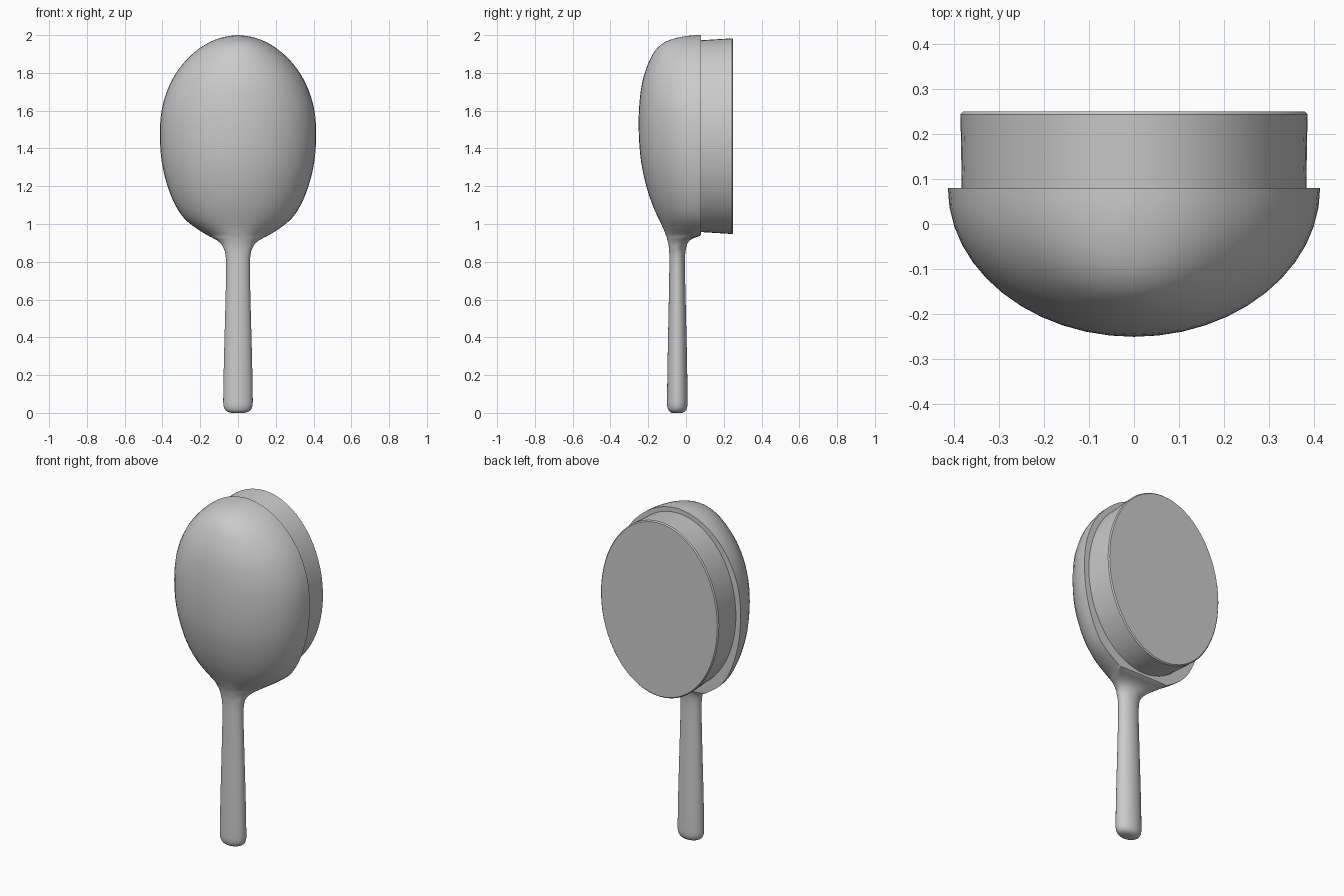
import bpy, bmesh, math

if "Cube" in bpy.data.objects:
    bpy.data.objects.remove(bpy.data.objects["Cube"])

N = 48  # points around each section


def finish(bm, name, angle):
    bmesh.ops.remove_doubles(bm, verts=bm.verts, dist=0.0002)
    bmesh.ops.recalc_face_normals(bm, faces=bm.faces)
    me = bpy.data.meshes.new(name)
    bm.to_mesh(me)
    bm.free()
    ob = bpy.data.objects.new(name, me)
    bpy.context.collection.objects.link(ob)
    bpy.ops.object.select_all(action='DESELECT')
    ob.select_set(True)
    bpy.context.view_layer.objects.active = ob
    bpy.ops.object.shade_smooth_by_angle(angle=math.radians(angle))
    return ob


def loft(bm, rings):
    loops = [[bm.verts.new(p) for p in r] for r in rings]
    for a, b in zip(loops, loops[1:]):
        for i in range(len(a)):
            j = (i + 1) % len(a)
            bm.faces.new((a[i], a[j], b[j], b[i]))
    bm.faces.new(loops[0])
    bm.faces.new(loops[-1])


def spline(rows, steps):
    # Catmull-Rom through the section table
    out = []
    for i in range(len(rows) - 1):
        p = [rows[max(0, min(len(rows) - 1, i + k))] for k in (-1, 0, 1, 2)]
        for s in range(steps):
            t = s / steps
            out.append([0.5 * (2 * b + (c - a) * t + (2 * a - 5 * b + 4 * c - d) * t ** 2
                               + (3 * b - a - 3 * c + d) * t ** 3) for a, b, c, d in zip(*p)])
    return out + [list(rows[-1])]


# Handle and domed head: height, half width, front y, back y
sections = [
    (0.0, 0.035, -0.075, -0.02), (0.01, 0.062, -0.09, -0.003), (0.035, 0.076, -0.099, 0.007),
    (0.09, 0.078, -0.1, 0.008), (0.3, 0.074, -0.097, 0.005), (0.6, 0.066, -0.091, -0.002),
    (0.8, 0.063, -0.088, -0.006), (0.87, 0.075, -0.09, 0.0), (0.905, 0.1, -0.096, 0.013),
    (0.925, 0.132, -0.101, 0.04), (0.942, 0.165, -0.107, 0.08), (0.98, 0.225, -0.122, 0.08),
    (1.03, 0.285, -0.146, 0.08), (1.1, 0.332, -0.177, 0.08), (1.2, 0.373, -0.21, 0.08),
    (1.33, 0.404, -0.238, 0.08), (1.48, 0.414, -0.25, 0.08), (1.62, 0.401, -0.248, 0.08),
    (1.75, 0.356, -0.232, 0.08), (1.85, 0.29, -0.2, 0.08), (1.92, 0.217, -0.162, 0.08),
    (1.965, 0.145, -0.108, 0.08), (1.99, 0.075, -0.03, 0.08), (2.0, 0.006, 0.05, 0.08),
]
rings = []
for z, w, f, b in spline(sections, 3):
    b = min(b, 0.08)
    k = max(0.0, min(1.0, (z - 0.87) / 0.075))
    cy = (f + b) / 2 * (1 - k) + b * k      # round section turns into a flat-backed dome
    ring = []
    for i in range(N):
        a = 2 * math.pi * i / N
        s = math.sin(a)
        ring.append((w * math.cos(a), cy + s * ((b - cy) if s > 0 else (cy - f)), z))
    rings.append(ring)
bm = bmesh.new()
loft(bm, rings)
finish(bm, "brush_body", 45)


# Oval bristle block on the flat back, flaring slightly outward
def oval(y, rx, rz):
    return [(rx * math.cos(2 * math.pi * i / 64), y, 1.465 + rz * math.sin(2 * math.pi * i / 64))
            for i in range(64)]


bm = bmesh.new()
loft(bm, [oval(0.07, 0.383, 0.507), oval(0.244, 0.386, 0.518), oval(0.25, 0.38, 0.512)])
finish(bm, "bristle_block", 35)
